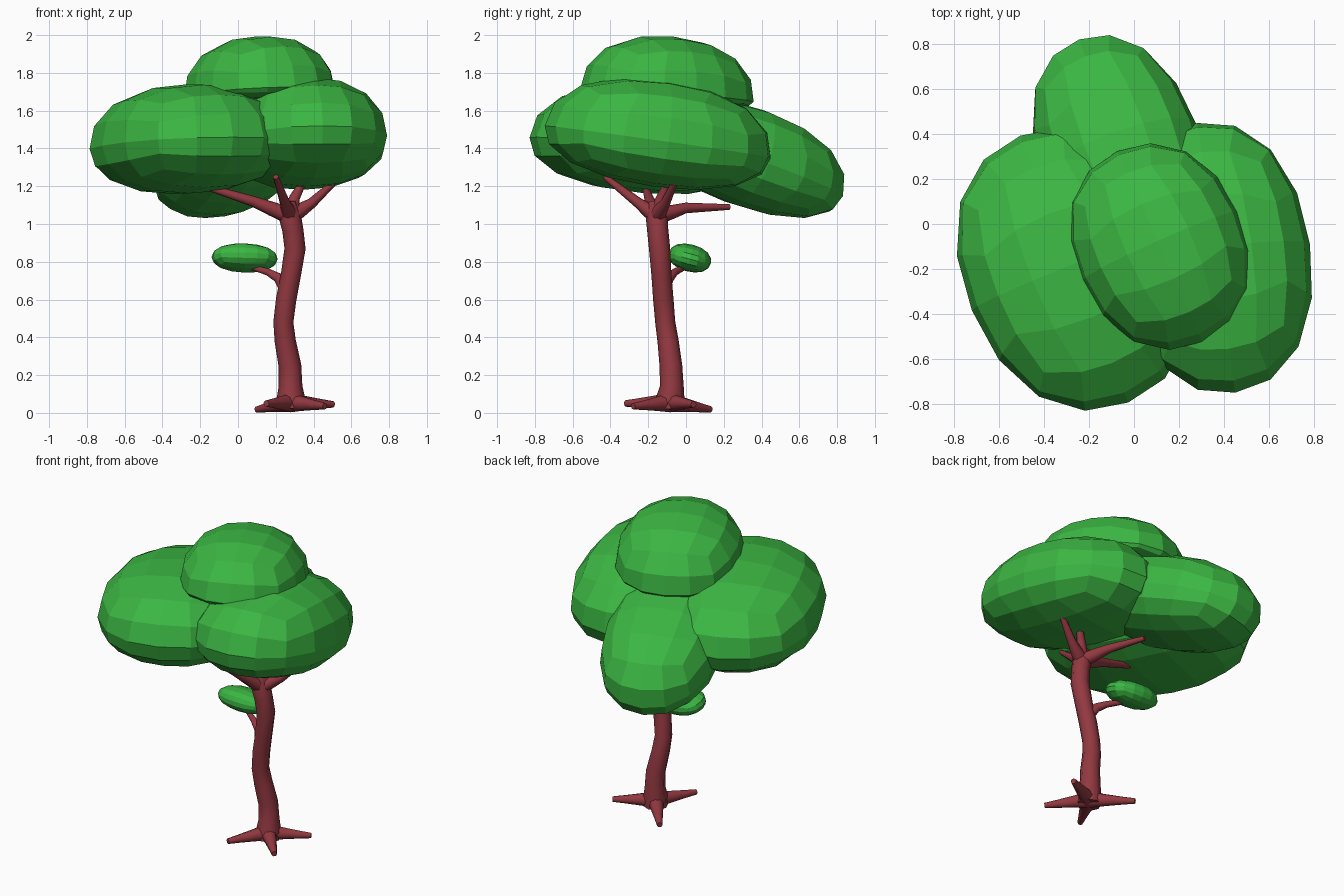
import bpy, bmesh
from math import radians, cos, sin, pi
from mathutils import Vector, Euler

if "Cube" in bpy.data.objects:
    bpy.data.objects.remove(bpy.data.objects["Cube"])


def material(name, color):
    m = bpy.data.materials.new(name)
    m.diffuse_color = color
    m.use_nodes = True
    m.node_tree.nodes["Principled BSDF"].inputs["Base Color"].default_value = m.diffuse_color
    return m


LEAF = material("leaf_green", (0.044, 0.47, 0.055, 1))
BARK = material("bark_red", (0.29, 0.04, 0.052, 1))


def finish(name, bm, mat):
    bmesh.ops.recalc_face_normals(bm, faces=bm.faces)
    me = bpy.data.meshes.new(name)
    bm.to_mesh(me)
    bm.free()
    me.materials.append(mat)
    ob = bpy.data.objects.new(name, me)
    bpy.context.collection.objects.link(ob)
    return ob


def blob(name, loc, radii, tilt, lean=0, yaw=0, under=1.0, p=2.2):
    """Flat-faced rounded cube; 'under' flattens the lower half."""
    bm = bmesh.new()
    bmesh.ops.create_cube(bm, size=2)
    bmesh.ops.subdivide_edges(bm, edges=bm.edges[:], cuts=3, use_grid_fill=True)
    rot = Euler((radians(tilt), radians(lean), radians(yaw))).to_matrix()
    for v in bm.verts:
        # even out the grid, then push onto a slightly boxy ellipsoid
        d = Vector([sin(c * pi / 4) / cos(c * pi / 4) for c in v.co])
        d /= sum(abs(c) ** p for c in d) ** (1 / p)
        if d.z < 0:
            d.z *= under
        v.co = rot @ Vector([a * b for a, b in zip(d, radii)]) + Vector(loc)
    return finish(name, bm, LEAF)


def tube(name, pts, sides=8):
    """Tapered tube through (x, y, z, radius) points."""
    bm = bmesh.new()
    pos = [Vector(q[:3]) for q in pts]
    tan = [(pos[min(i + 1, len(pos) - 1)] - pos[max(i - 1, 0)]).normalized()
           for i in range(len(pos))]
    u = tan[0].orthogonal().normalized()
    rings = []
    for i, q in enumerate(pts):
        if i:
            u = tan[i - 1].rotation_difference(tan[i]) @ u
        w = tan[i].cross(u)
        rings.append([bm.verts.new(pos[i] + q[3] * (u * cos(a) + w * sin(a)))
                      for a in (2 * pi * k / sides for k in range(sides))])
    for a, b in zip(rings, rings[1:]):
        for k in range(sides):
            n = (k + 1) % sides
            bm.faces.new((a[k], a[n], b[n], b[k]))
    bm.faces.new(rings[0])
    bm.faces.new(rings[-1])
    ob = finish(name, bm, BARK)
    bpy.ops.object.select_all(action='DESELECT')
    ob.select_set(True)
    bpy.context.view_layer.objects.active = ob
    bpy.ops.object.shade_smooth_by_angle(angle=radians(50))
    return ob


# Canopy
blob("canopy_left", (-0.265, -0.20, 1.415), (0.49, 0.64, 0.325), -4, 0, 22, 0.78)
blob("canopy_right", (0.365, -0.15, 1.435), (0.42, 0.61, 0.33), -8, 0, 8, 0.72)
blob("canopy_back", (-0.06, 0.315, 1.32), (0.36, 0.56, 0.30), -19, 0, 20, 0.75)
blob("canopy_top", (0.115, -0.10, 1.685), (0.38, 0.465, 0.31), -5, 0, 24, 0.2)
blob("low_leaf_clump", (0.035, 0.02, 0.82), (0.175, 0.115, 0.072), -15, 2)

# Trunk
tube("trunk", [
    (0.28, -0.085, 0.02, 0.075), (0.28, -0.083, 0.08, 0.075),
    (0.278, -0.075, 0.14, 0.063), (0.275, -0.08, 0.25, 0.06),
    (0.25, -0.095, 0.38, 0.056), (0.24, -0.11, 0.48, 0.053),
    (0.255, -0.12, 0.60, 0.054), (0.28, -0.13, 0.73, 0.053),
    (0.302, -0.14, 0.87, 0.056), (0.29, -0.15, 0.97, 0.056),
    (0.27, -0.155, 1.06, 0.06), (0.265, -0.16, 1.12, 0.04)])

# Roots, spreading from the trunk base
base = Vector((0.28, -0.085, 0.055))
for i, tip in enumerate([(0.505, 0.04, 0.045), (0.15, -0.32, 0.05),
                         (0.10, 0.13, 0.018), (0.46, -0.28, 0.035)]):
    t = Vector(tip)
    tube(f"root_{i + 1}", [(*base, 0.052), (*base.lerp(t, 0.35), 0.038),
                           (*base.lerp(t, 0.7), 0.026), (*t, 0.017)])

# Branches, fanning out into the canopy
fork = Vector((0.28, -0.155, 1.04))
for i, (mid, tip) in enumerate([
        ((0.08, -0.19, 1.12), (-0.21, -0.22, 1.21)),
        ((0.39, -0.11, 1.11), (0.53, -0.05, 1.24)),
        ((0.25, -0.25, 1.11), (0.20, -0.43, 1.25)),
        ((0.20, 0.0, 1.085), (0.11, 0.23, 1.09)),
        ((0.30, -0.13, 1.14), (0.36, -0.08, 1.25))]):
    m, t = Vector(mid), Vector(tip)
    tube(f"branch_{i + 1}", [(*fork, 0.045), (*fork.lerp(m, 0.5), 0.038),
                             (*m, 0.028), (*t, 0.015)])

# Twig holding the low leaf clump
tube("low_twig", [(0.25, -0.12, 0.66, 0.035), (0.215, -0.09, 0.715, 0.028),
                  (0.16, -0.06, 0.745, 0.02), (0.06, 0.0, 0.775, 0.014)])
